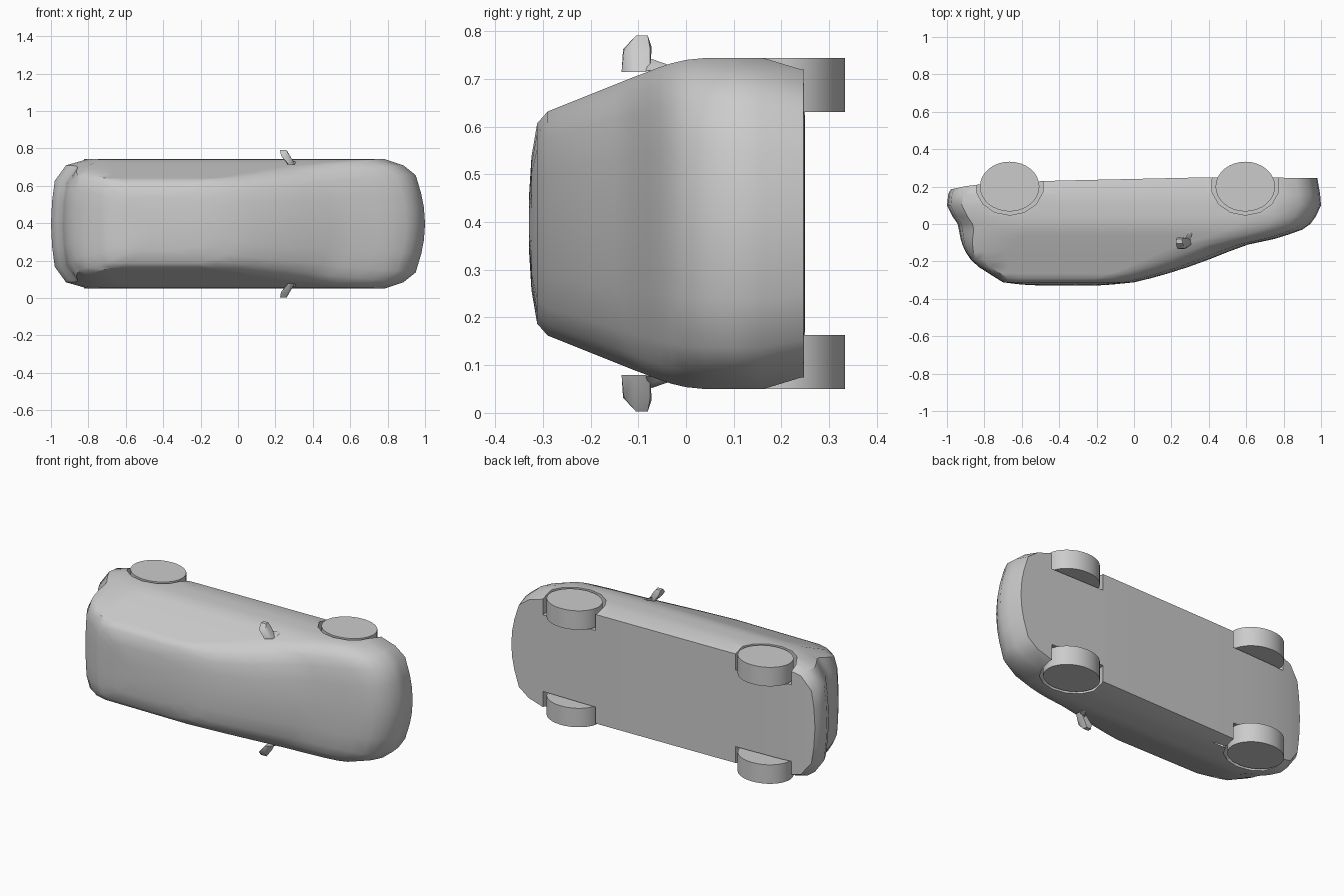
import bpy, bmesh, math

if "Cube" in bpy.data.objects:
    bpy.data.objects.remove(bpy.data.objects["Cube"])

MID = 0.397  # car lies on its side: length x, roof toward -y, width along z


def make(name, bm, angle=35):
    bmesh.ops.recalc_face_normals(bm, faces=bm.faces)
    me = bpy.data.meshes.new(name)
    bm.to_mesh(me)
    bm.free()
    ob = bpy.data.objects.new(name, me)
    bpy.context.collection.objects.link(ob)
    bpy.ops.object.select_all(action='DESELECT')
    ob.select_set(True)
    bpy.context.view_layer.objects.active = ob
    if angle:
        bpy.ops.object.shade_smooth_by_angle(angle=math.radians(angle))
    return ob


def drum(name, x, y, rx, ry, z0, z1, sides, angle=35):
    bm = bmesh.new()
    bmesh.ops.create_cone(bm, cap_ends=True, segments=sides, radius1=1, radius2=1, depth=1)
    bmesh.ops.scale(bm, vec=(rx, ry, abs(z1 - z0)), verts=bm.verts)
    bmesh.ops.translate(bm, vec=(x, y, (z0 + z1) / 2), verts=bm.verts)
    return make(name, bm, angle)


def lerp(pts, x):
    for (a, ya), (b, yb) in zip(pts, pts[1:]):
        if x <= b:
            return ya + (yb - ya) * max(0, (x - a) / (b - a))
    return pts[-1][1]


# Body: stacked plan outlines (height y, tail x, nose x, half width)
layers = [
    (0.25, -0.98, 0.98, 0.325), (0.16, -0.993, 0.995, 0.347),
    (0.10, -1.0, 1.0, 0.347), (0.04, -0.97, 0.972, 0.347),
    (0.0, -0.943, 0.943, 0.343), (-0.03, -0.937, 0.90, 0.336),
    (-0.055, -0.932, 0.83, 0.328), (-0.08, -0.927, 0.75, 0.318),
    (-0.11, -0.918, 0.61, 0.307), (-0.15, -0.90, 0.50, 0.291),
    (-0.19, -0.873, 0.40, 0.275), (-0.23, -0.83, 0.29, 0.259),
    (-0.265, -0.775, 0.18, 0.245), (-0.29, -0.735, 0.09, 0.235),
    (-0.312, -0.70, 0.0, 0.210), (-0.324, -0.60, -0.12, 0.14),
    (-0.329, -0.50, -0.20, 0.06)]
sill = [(-0.98, 0.185), (-0.84, 0.215), (-0.49, 0.23), (0.41, 0.25), (0.98, 0.246)]
nose = [(0, 0), (0.25, 0.006), (0.46, 0.02), (0.75, 0.05), (0.9, 0.115), (1, 0.22)]
tail = [(1, 0.2), (0.9, 0.08), (0.66, 0.02), (0.35, 0.006), (0, 0)]


def outline(y, back, front, w):
    kb = 1 if y > -0.03 else max(0.3, 1 + (y + 0.03) * 4)
    half = [(front - d, f * w) for f, d in nose]
    xa, xb = front - nose[-1][1], back + tail[0][1] * kb
    half += [(xa + (xb - xa) * i / 8, w) for i in range(1, 8)]
    half += [(back + d * kb, f * w) for f, d in tail]
    return half + [(x, -h) for x, h in half[-2:0:-1]]


bm = bmesh.new()
rings = []
for y, back, front, w in layers:
    ring = []
    for x, h in outline(y, back, front, w):
        yy = lerp(sill, x) if y == 0.25 else y
        ring.append(bm.verts.new((x, yy, MID + h)))
    rings.append(ring)
for a, b in zip(rings, rings[1:]):
    for i in range(len(a)):
        j = (i + 1) % len(a)
        bm.faces.new((a[i], a[j], b[j], b[i]))
bm.faces.new(rings[-1])
# Floor strips across the width
low, n = rings[0], len(rings[0])
bm.faces.new((low[0], low[1], low[-1]))
for i in range(1, n // 2 - 1):
    bm.faces.new((low[i], low[i + 1], low[n - i - 1], low[n - i]))
bm.faces.new((low[n // 2 - 1], low[n // 2], low[n // 2 + 1]))
body = make("body", bm, 0)

# Wheel arches cut from the body, then the wheels
spots = []
for label, x in (("rear", -0.665), ("front", 0.595)):
    for side, s in (("left", -1), ("right", 1)):
        spots.append((label + "_" + side, x, s))
for tag, x, s in spots:
    cut = drum("arch_cutter_" + tag, x, 0.205, 0.182, 0.158, MID + s * 0.228, MID + s * 0.45, 14, 0)
    cut.hide_render = True
    mod = body.modifiers.new("arch", 'BOOLEAN')
    mod.operation, mod.solver, mod.object = 'DIFFERENCE', 'EXACT', cut
    bpy.context.view_layer.objects.active = body
    bpy.ops.object.modifier_apply(modifier=mod.name)
    bpy.data.objects.remove(cut)
    drum("wheel_" + tag, x, 0.2, 0.159, 0.133, MID + s * 0.234, MID + s * 0.347, 32)
bpy.ops.object.select_all(action='DESELECT')
body.select_set(True)
bpy.context.view_layer.objects.active = body
bpy.ops.object.shade_smooth_by_angle(angle=math.radians(35))

# Door mirrors: rounded head and a short stalk
head = [(0.27, -0.135, 0.318), (0.305, -0.11, 0.318), (0.30, -0.075, 0.318), (0.265, -0.08, 0.318),
        (0.23, -0.132, 0.365), (0.27, -0.13, 0.365), (0.275, -0.075, 0.365), (0.23, -0.072, 0.37),
        (0.225, -0.105, 0.394), (0.26, -0.105, 0.394), (0.255, -0.08, 0.394), (0.225, -0.082, 0.394)]
stalk = [(0.27, -0.095, 0.32), (0.295, -0.095, 0.32), (0.275, -0.072, 0.345), (0.295, -0.072, 0.335),
         (0.30, -0.035, 0.322), (0.322, -0.04, 0.322), (0.30, -0.035, 0.332), (0.315, -0.04, 0.33)]
for side, s in (("left", -1), ("right", 1)):
    for part, pts in (("mirror_head_", head), ("mirror_stalk_", stalk)):
        bm = bmesh.new()
        vs = [bm.verts.new((x, y, MID + s * h)) for x, y, h in pts]
        bmesh.ops.convex_hull(bm, input=vs)
        make(part + side, bm, 45)
